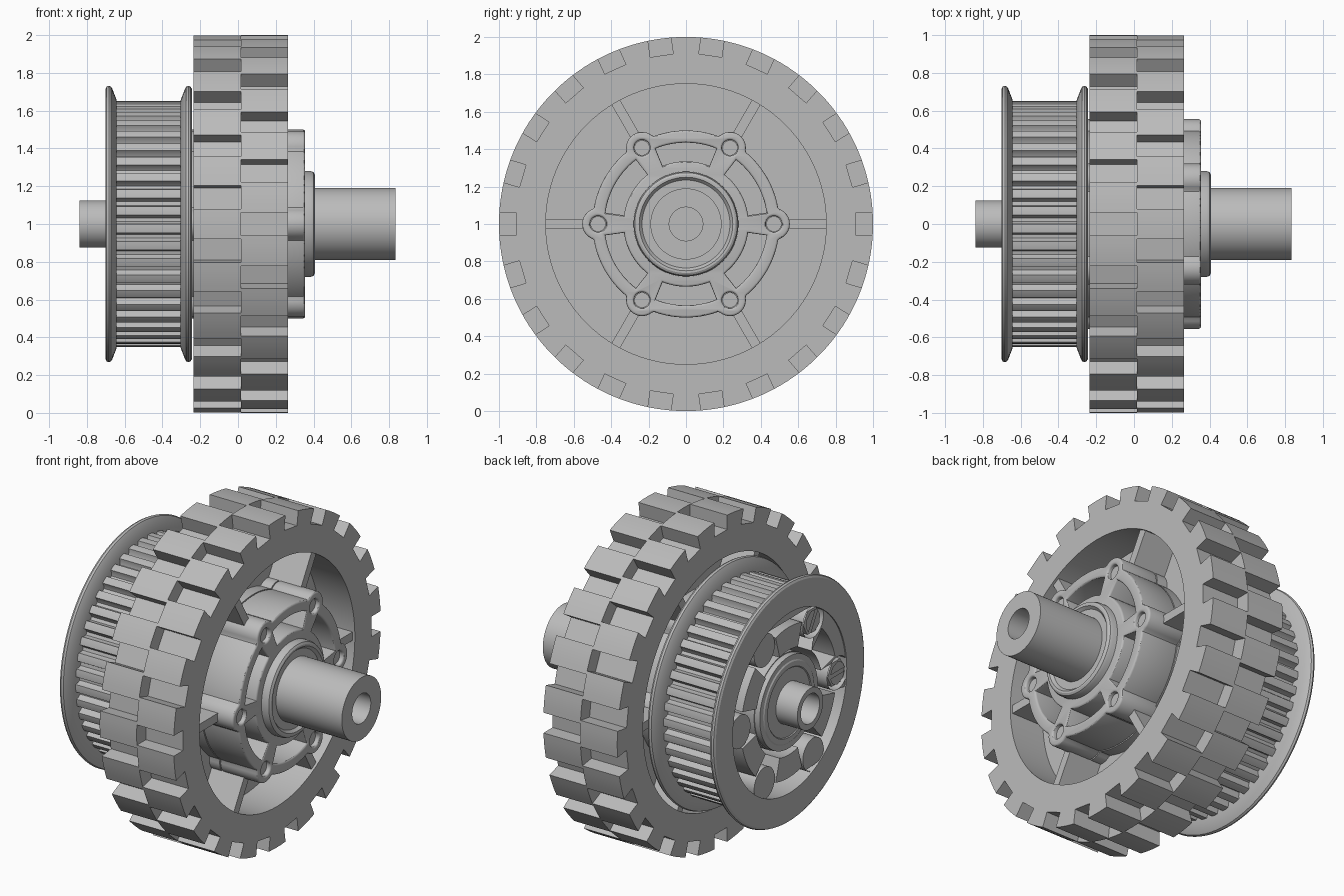
import bpy
import math
from mathutils import Matrix, Vector

cube = bpy.data.objects.get("Cube")
if cube:
    bpy.data.objects.remove(cube, do_unlink=True)

mat = bpy.data.materials.new("plain_grey")
mat.use_nodes = True
GREY = (0.5, 0.5, 0.5, 1)
mat.diffuse_color = GREY
mat.node_tree.nodes["Principled BSDF"].inputs["Base Color"].default_value = GREY

AXLE = Vector((0, 0, 1))
parts = []


def finish(name, mesh):
    mesh.materials.clear()
    mesh.materials.append(mat)
    obj = bpy.data.objects.new(name, mesh)
    bpy.context.collection.objects.link(obj)
    parts.append(obj)
    return obj


def polar(r, deg):
    a = math.radians(deg)
    return (r * math.cos(a), r * math.sin(a))


def circle(r, centre=(0, 0), n=96, turn=0):
    pts = [polar(r, turn + 360 * i / n) for i in range(n)]
    return [(centre[0] + p[0], centre[1] + p[1]) for p in pts]


def arc_slot(r0, r1, mid, half, n=14):
    """Arc-shaped window between two radii."""
    steps = [mid - half + 2 * half * i / n for i in range(n + 1)]
    return [polar(r1, a) for a in steps] + [polar(r0, a) for a in reversed(steps)]


def shape(name, loops, x0, x1, bevel=0.0):
    """Extrude an outline with holes along the axle from x0 to x1."""
    cu = bpy.data.curves.new(name, "CURVE")
    cu.dimensions = "2D"
    cu.fill_mode = "BOTH"
    for loop in loops:
        sp = cu.splines.new("POLY")
        sp.points.add(len(loop) - 1)
        for p, (a, b) in zip(sp.points, loop):
            p.co = (a, b, 0, 1)
        sp.use_cyclic_u = True
    cu.extrude = (x1 - x0) / 2 - bevel
    cu.bevel_depth = bevel
    cu.bevel_resolution = 2
    cu.offset = -bevel
    tmp = bpy.data.objects.new(name + "_outline", cu)
    bpy.context.collection.objects.link(tmp)
    mesh = bpy.data.meshes.new_from_object(
        tmp.evaluated_get(bpy.context.evaluated_depsgraph_get()))
    bpy.data.objects.remove(tmp, do_unlink=True)
    bpy.data.curves.remove(cu)
    # Local (x, y, z) becomes world (y, z, x)
    turn = Matrix(((0, 0, 1, 0), (1, 0, 0, 0), (0, 1, 0, 0), (0, 0, 0, 1)))
    mesh.transform(Matrix.Translation(AXLE + Vector(((x0 + x1) / 2, 0, 0))) @ turn)
    return finish(name, mesh)


def lathe(name, profile, n=96):
    """Revolve a closed (x, radius) profile around the axle."""
    m = len(profile)
    verts, faces = [], []
    for i in range(n):
        for x, r in profile:
            y, z = polar(r, 360 * i / n)
            verts.append((x, y, z + AXLE.z))
        for j in range(m):
            k, i2 = (j + 1) % m, (i + 1) % n
            faces.append((i * m + j, i * m + k, i2 * m + k, i2 * m + j))
    mesh = bpy.data.meshes.new(name)
    mesh.from_pydata(verts, [], faces)
    return finish(name, mesh)


# Tyre: two rows of tread blocks, staggered by half a pitch
def tread_outline(shift):
    count, half, floor = 22, 0.062, 0.91
    pts = []
    for i in range(count):
        mid = shift + 360 * i / count
        u = Vector(polar(1, mid))
        v = Vector((-u.y, u.x))
        edge = math.sqrt(1 - half * half)
        for r, s in ((edge, -half), (floor, -half), (floor, half), (edge, half)):
            pts.append(tuple(u * r + v * s))
        w = math.degrees(math.asin(half))
        span = 360 / count - 2 * w
        pts += [polar(1, mid + w + span * k / 4) for k in (1, 2, 3)]
    return pts


shape("tread_row_outer", [tread_outline(0), circle(0.75)], 0.015, 0.265)
shape("tread_row_inner", [tread_outline(180 / 22), circle(0.75)], -0.235, 0.015)

# Wheel: web, spokes and the lobed hub
shape("wheel_web", [circle(0.76), circle(0.15)], -0.03, 0.03)
for k in range(6):
    u = Vector(polar(1, 60 * k))
    v = Vector((-u.y, u.x)) * 0.026
    spoke = [tuple(u * 0.47 - v), tuple(u * 0.765 - v),
             tuple(u * 0.765 + v), tuple(u * 0.47 + v)]
    shape(f"spoke_{k + 1}", [spoke], -0.22, 0.25)


def lobed_outline(ring, centre, lobe, n=360):
    pts = []
    for i in range(n):
        d = math.radians((i * 360 / n + 30) % 60 - 30)
        root = lobe ** 2 - (centre * math.sin(d)) ** 2
        r = centre * math.cos(d) + math.sqrt(root) if root > 0 else 0
        pts.append(polar(max(ring, r), i * 360 / n))
    return pts


BOSS = 0.47
lobes = lobed_outline(0.5, BOSS, 0.085)
sockets = [circle(0.043, polar(BOSS, 60 * k), 24) for k in range(6)]
windows = [arc_slot(0.335, 0.435, 60 * k + 30, 22) for k in range(6)]
shape("hub_core", [lobes, circle(0.15)], -0.243, 0.1)
shape("hub_face", [lobes, circle(0.15)] + sockets + windows, 0.1, 0.355, 0.012)
for k in range(6):
    shape(f"bolt_end_{k + 1}", [circle(0.041, polar(BOSS, 60 * k), 24)], 0.1, 0.33)

# Hub collar with a rounded rim and a shallow dish
lathe("hub_collar", [(0.3, 0.15), (0.3, 0.28), (0.385, 0.28), (0.4, 0.274),
                     (0.407, 0.262), (0.407, 0.25), (0.39, 0.235), (0.39, 0.15)])

# Stepped hollow axle
lathe("axle", [(-0.84, 0.09), (-0.84, 0.125), (-0.45, 0.125), (-0.45, 0.19),
               (0.835, 0.19), (0.835, 0.09)], 64)

# Belt pulley: toothed ring with rounded grooves
TEETH = 44
teeth = []
for i in range(TEETH):
    for frac, r in ((0, 0.65), (0.25, 0.652), (0.5, 0.65), (0.54, 0.628),
                    (0.64, 0.612), (0.86, 0.612), (0.96, 0.628)):
        teeth.append(polar(r, (i + frac) * 360 / TEETH))
shape("pulley_teeth", [teeth, circle(0.55)], -0.66, -0.28)

# Pulley flanges with a flared lip
flange = [(0, 0.55), (0, 0.715), (0.007, 0.727), (0.018, 0.732), (0.03, 0.727),
          (0.037, 0.715), (0.06, 0.655), (0.06, 0.55)]
lathe("pulley_flange_outer", [(-0.702 + x, r) for x, r in flange])
lathe("pulley_flange_inner", [(-0.244 - x, r) for x, r in flange])

# Pulley face: windows and bolt recesses around the centre
recesses = [circle(0.1, polar(BOSS, 60 * k), 32) for k in range(6)]
gaps = [arc_slot(0.32, 0.46, 60 * k + 30, 16) for k in range(6)]
shape("pulley_face", [circle(0.56), circle(0.28)] + recesses + gaps, -0.695, -0.45)
shape("pulley_back", [circle(0.56), circle(0.12)], -0.45, -0.243)
lathe("pulley_bearing", [(-0.5, 0.12), (-0.655, 0.12), (-0.655, 0.185), (-0.685, 0.195),
                         (-0.7, 0.21), (-0.7, 0.24), (-0.69, 0.255), (-0.66, 0.26),
                         (-0.66, 0.285), (-0.5, 0.285)])

# Slotted hex bolts: a solid head below two half caps
for k in range(6):
    c = polar(BOSS, 60 * k)
    turn = 60 * k
    shape(f"bolt_head_{k + 1}", [circle(0.082, c, 6, turn)], -0.685, -0.44)
    halves = []
    for side in (0, 180):
        g = math.degrees(math.asin(0.011 / 0.07))
        angles = [g, 45, 90, 135, 180 - g]
        halves.append([(c[0] + p[0], c[1] + p[1])
                       for p in (polar(0.07, a + side + turn) for a in angles)])
    shape(f"bolt_cap_{k + 1}", halves, -0.685, -0.7 - 0.004)

# Consistent normals and crisp smooth shading
import bmesh
for obj in parts:
    bm = bmesh.new()
    bm.from_mesh(obj.data)
    bmesh.ops.remove_doubles(bm, verts=bm.verts, dist=0.0001)
    bmesh.ops.recalc_face_normals(bm, faces=bm.faces)
    bm.to_mesh(obj.data)
    bm.free()
bpy.ops.object.select_all(action="DESELECT")
for obj in parts:
    obj.select_set(True)
bpy.context.view_layer.objects.active = parts[0]
bpy.ops.object.shade_smooth_by_angle(angle=math.radians(30))
